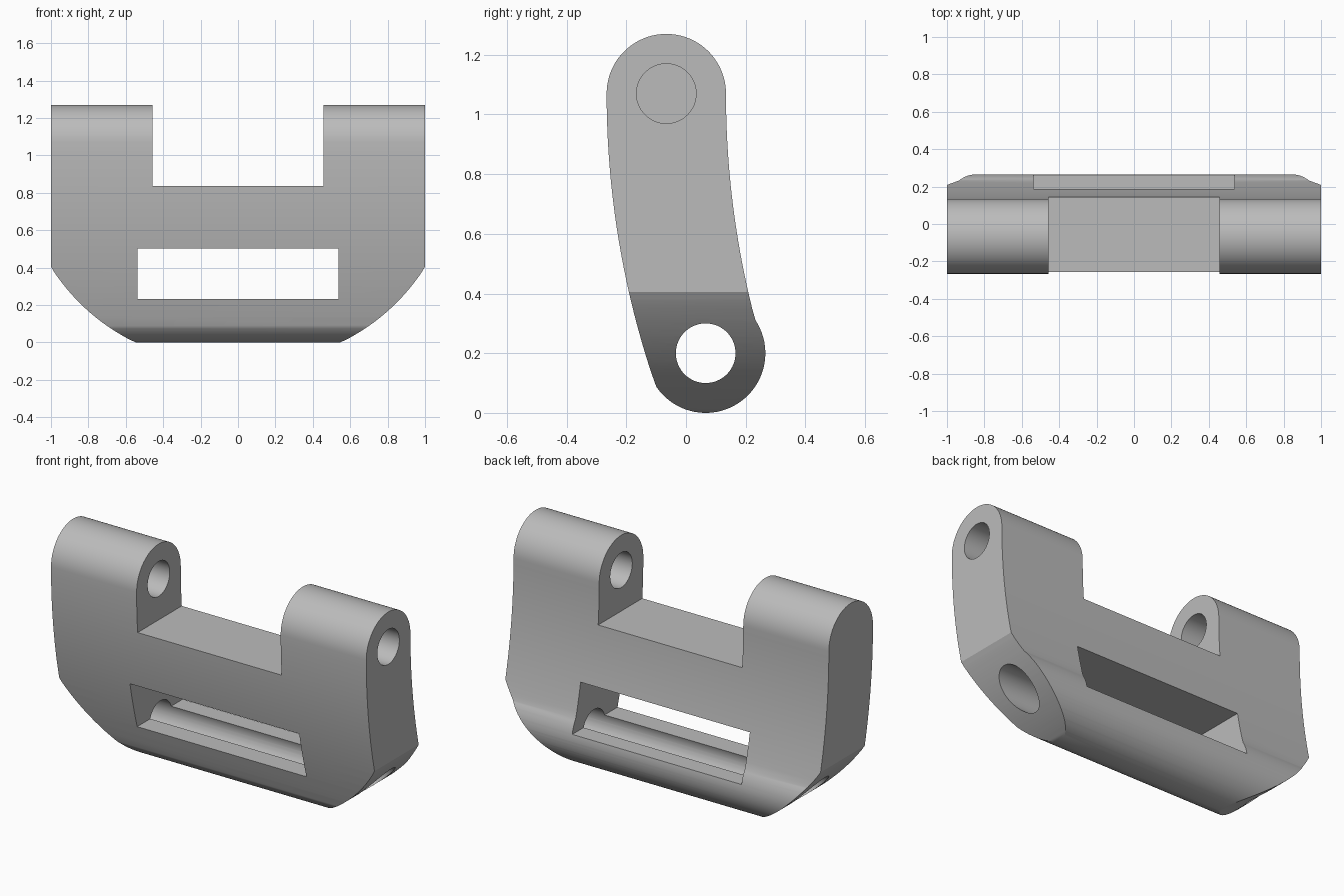
import bpy, bmesh
from math import sin, cos, pi, radians, sqrt, atan2
from mathutils import Vector

cube = bpy.data.objects.get("Cube")
if cube:
    bpy.data.objects.remove(cube, do_unlink=True)

grey = bpy.data.materials.new("plain grey")
grey.use_nodes = True
COLOUR = (0.5, 0.5, 0.5, 1)
grey.diffuse_color = COLOUR
grey.node_tree.nodes["Principled BSDF"].inputs["Base Color"].default_value = COLOUR


def prism(name, points, sweep):
    """Extrude a closed outline of 3D points along the sweep vector."""
    bm = bmesh.new()
    face = bm.faces.new([bm.verts.new(p) for p in points])
    grown = bmesh.ops.extrude_face_region(bm, geom=[face])["geom"]
    verts = [g for g in grown if isinstance(g, bmesh.types.BMVert)]
    bmesh.ops.translate(bm, verts=verts, vec=Vector(sweep))
    bmesh.ops.recalc_face_normals(bm, faces=bm.faces)
    mesh = bpy.data.meshes.new(name)
    bm.to_mesh(mesh)
    bm.free()
    mesh.materials.append(grey)
    obj = bpy.data.objects.new(name, mesh)
    bpy.context.scene.collection.objects.link(obj)
    return obj


def arc(cy, cz, r, start, end, n):
    return [(cy + r * cos(start + (end - start) * i / n),
             cz + r * sin(start + (end - start) * i / n)) for i in range(n + 1)]


def cylinder(name, y, z, r, x0, x1):
    ring = arc(y, z, r, 0, 2 * pi, 64)[:-1]
    return prism(name, [(x0, a, b) for a, b in ring], (x1 - x0, 0, 0))


# Pivot centres and radii in the side profile
TOP_Y, TOP_Z, LOW_Y, LOW_Z, R, HOLE, BEND = -0.066, 1.07, 0.066, 0.2, 0.2, 0.1, 3.0


def sway(edge_y, z):
    """Depth of the gently bowed front or back surface at height z."""
    return edge_y + BEND - sqrt(BEND ** 2 - (TOP_Z - z) ** 2)


# Side profile: round top, bowed front, round foot, bowed back
FRONT_END, BACK_END, N = 0.087, 0.309, 20
side = arc(TOP_Y, TOP_Z, R, 0, pi, 40)
for i in range(1, N):
    z = TOP_Z + (FRONT_END - TOP_Z) * i / N
    side.append((sway(TOP_Y - R, z), z))
front_angle = atan2(FRONT_END - LOW_Z, sway(TOP_Y - R, FRONT_END) - LOW_Y)
back_angle = atan2(BACK_END - LOW_Z, sway(TOP_Y + R, BACK_END) - LOW_Y)
side += arc(LOW_Y, LOW_Z, R, front_angle, back_angle, 40)
for i in range(1, N):
    z = BACK_END + (TOP_Z - BACK_END) * i / N
    side.append((sway(TOP_Y + R, z), z))
body = prism("hinge_link", [(-1.1, y, z) for y, z in side], (2.2, 0, 0))

# Front outline: two lugs around a notch, rounded lower corners
NOTCH, NOTCH_Z, CORNER_Z, FOOT = 0.457, 0.835, 0.405, 0.545
cx, cz, cr = 0.07, 0.99, 1.1
a0 = atan2(CORNER_Z - cz, 1 - cx)
a1 = atan2(-cz, FOOT - cx)
corner = arc(cx, cz, cr, a0, a1, 20)
half = [(NOTCH, NOTCH_Z), (NOTCH, 1.4), (1, 1.4), (1, CORNER_Z)]
half += corner[1:-1] + [(FOOT, 0), (FOOT, -0.1)]
outline = half + [(-x, z) for x, z in reversed(half)]
outline_cutter = prism("outline_cutter", [(x, -0.5, z) for x, z in outline], (0, 1, 0))

# Slot, long lower bore, and upper bore (open on the left, blind on the right)
SLOT = 0.537
slot_cutter = prism("slot_cutter",
                    [(x, -0.5, z) for x, z in ((-SLOT, 0.232), (SLOT, 0.232),
                                               (SLOT, 0.503), (-SLOT, 0.503))],
                    (0, 1, 0))
lower_bore = cylinder("lower_bore_cutter", LOW_Y, LOW_Z, HOLE, -1.2, 1.2)
upper_bore = cylinder("upper_bore_cutter", TOP_Y, TOP_Z, HOLE, -0.9, 1.2)

cutters = [(outline_cutter, 'INTERSECT'), (slot_cutter, 'DIFFERENCE'),
           (lower_bore, 'DIFFERENCE'), (upper_bore, 'DIFFERENCE')]
for cutter, operation in cutters:
    mod = body.modifiers.new(cutter.name, 'BOOLEAN')
    mod.operation = operation
    mod.solver = 'EXACT'
    mod.object = cutter

# Apply the cuts and drop the helpers
bpy.context.view_layer.update()
cut = bpy.data.meshes.new_from_object(body.evaluated_get(bpy.context.evaluated_depsgraph_get()))
body.modifiers.clear()
body.data = cut
for cutter, _ in cutters:
    bpy.data.objects.remove(cutter, do_unlink=True)

# Smooth the curved walls and keep the cut edges crisp
bpy.ops.object.select_all(action='DESELECT')
body.select_set(True)
bpy.context.view_layer.objects.active = body
bpy.ops.object.shade_smooth_by_angle(angle=radians(25))
